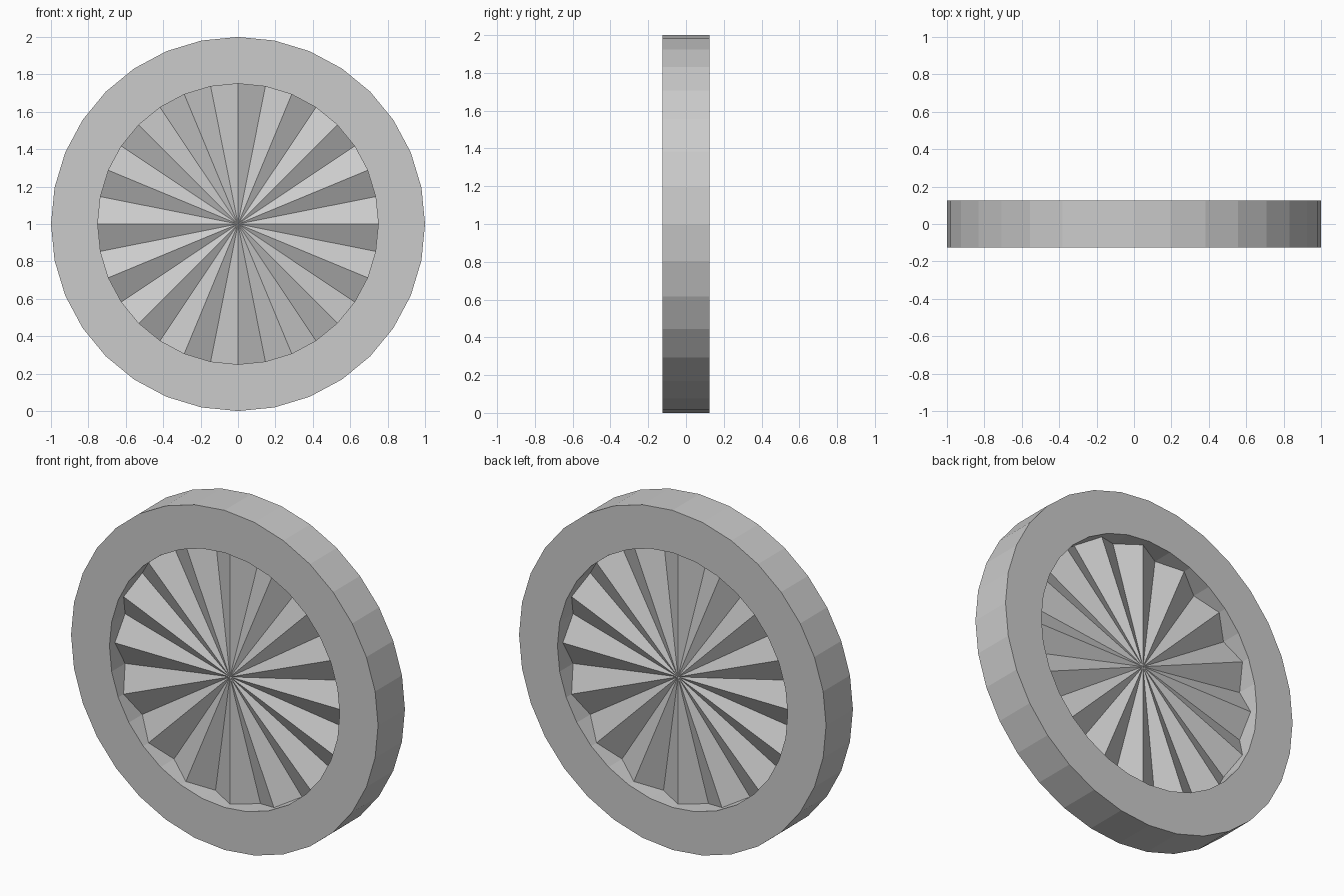
import bpy
import bmesh
from math import cos, sin, pi

if "Cube" in bpy.data.objects:
    bpy.data.objects.remove(bpy.data.objects["Cube"])

SIDES = 32
OUTER, INNER = 1.0, 0.75
HALF_WIDTH = 0.125
RIDGE = 0.075      # depth of hub and spoke ridges from the mid plane
VALLEY = 0.0       # depth of the grooves at the rim


def point(radius, k, y):
    a = 2 * pi * k / SIDES
    return (radius * cos(a), y, 1 + radius * sin(a))


def make_object(name, bm):
    bmesh.ops.remove_doubles(bm, verts=bm.verts, dist=1e-5)
    mesh = bpy.data.meshes.new(name)
    bm.to_mesh(mesh)
    bm.free()
    obj = bpy.data.objects.new(name, mesh)
    bpy.context.collection.objects.link(obj)
    return obj


# Rim: rectangular section swept round the axle
bm = bmesh.new()
section = [(OUTER, -HALF_WIDTH), (OUTER, HALF_WIDTH),
           (INNER, HALF_WIDTH), (INNER, -HALF_WIDTH)]
loops = [[bm.verts.new(point(r, k, y)) for r, y in section] for k in range(SIDES)]
for k in range(SIDES):
    a, b = loops[k], loops[(k + 1) % SIDES]
    for i in range(4):
        j = (i + 1) % 4
        bm.faces.new((a[i], a[j], b[j], b[i]))
bmesh.ops.recalc_face_normals(bm, faces=bm.faces)
make_object("rim", bm)

# Spokes: ridged fan on the front, mirrored on the back
bm = bmesh.new()
for side in (-1, 1):
    hub = bm.verts.new((0, side * RIDGE, 1))
    edge = [bm.verts.new(point(INNER, k, side * (VALLEY if k % 2 else RIDGE)))
            for k in range(SIDES)]
    for k in range(SIDES):
        tri = (hub, edge[k], edge[(k + 1) % SIDES])
        bm.faces.new(tri if side < 0 else tri[::-1])
make_object("spokes", bm)
